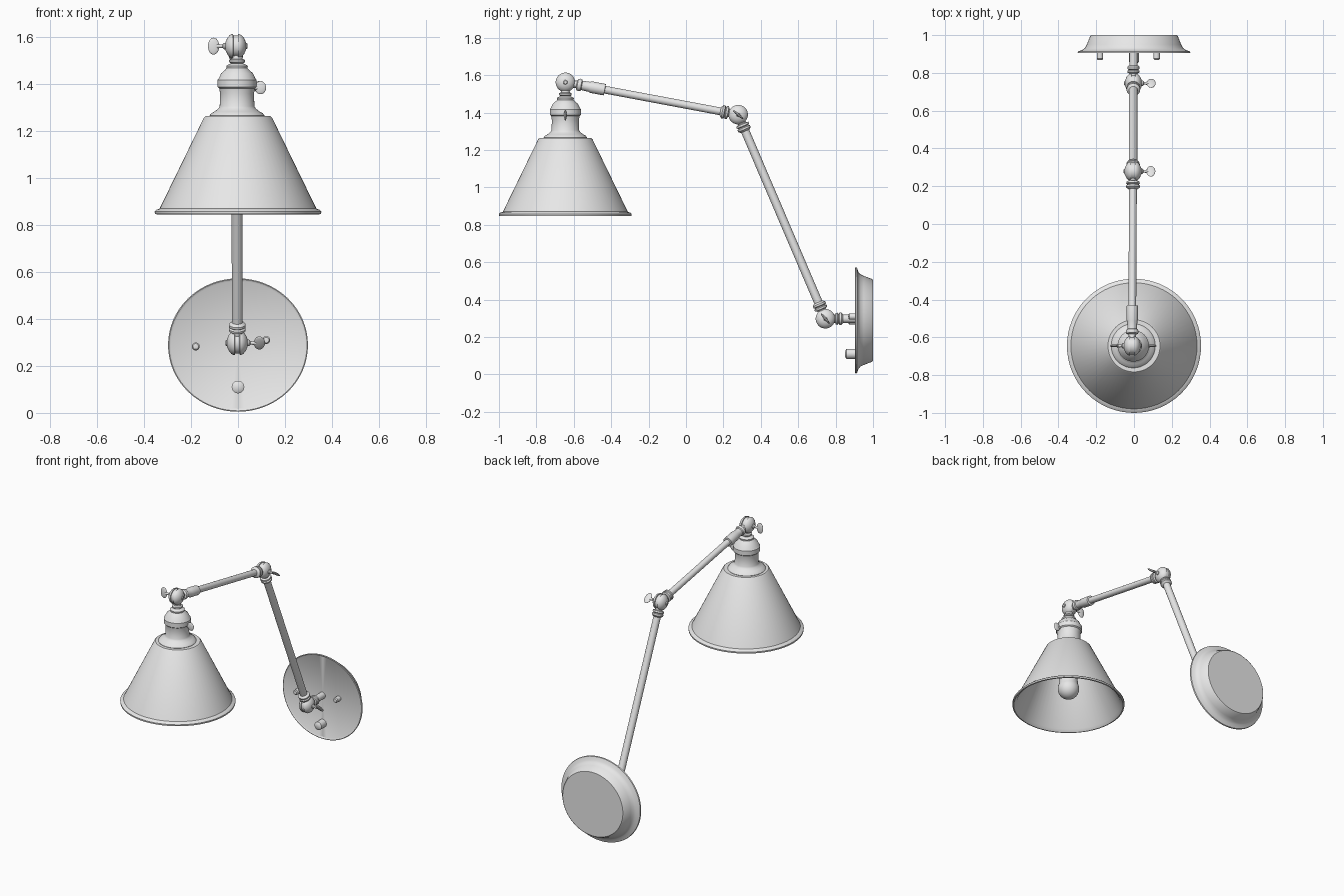
import bpy, bmesh, math
from mathutils import Vector, Matrix

if "Cube" in bpy.data.objects:
    bpy.data.objects.remove(bpy.data.objects["Cube"])

metal = bpy.data.materials.new("brushed grey")
metal.diffuse_color = (0.8, 0.8, 0.8, 1)
metal.use_nodes = True
metal.node_tree.nodes["Principled BSDF"].inputs["Base Color"].default_value = metal.diffuse_color


def finish(name, bm, matrix):
    bmesh.ops.remove_doubles(bm, verts=bm.verts, dist=1e-5)
    bmesh.ops.recalc_face_normals(bm, faces=bm.faces)
    bm.transform(matrix)
    if matrix.determinant() < 0:
        bmesh.ops.reverse_faces(bm, faces=bm.faces)
    me = bpy.data.meshes.new(name)
    bm.to_mesh(me)
    bm.free()
    me.materials.append(metal)
    ob = bpy.data.objects.new(name, me)
    bpy.context.collection.objects.link(ob)
    bpy.ops.object.select_all(action='DESELECT')
    ob.select_set(True)
    bpy.context.view_layer.objects.active = ob
    bpy.ops.object.shade_smooth_by_angle(angle=math.radians(35))
    return ob


def lathe(name, profile, origin, axis=(0, 0, 1), n=32, scale=(1, 1, 1), closed=False):
    """Revolve (radius, height) points around an axis starting at origin."""
    bm = bmesh.new()
    rings = [[bm.verts.new((r * math.cos(2 * math.pi * i / n), r * math.sin(2 * math.pi * i / n), h))
              for i in range(n)] for r, h in profile]
    pairs = list(zip(rings, rings[1:]))
    if closed:
        pairs.append((rings[-1], rings[0]))
    for a, b in pairs:
        for i in range(n):
            j = (i + 1) % n
            bm.faces.new((a[i], a[j], b[j], b[i]))
    rot = Vector((0, 0, 1)).rotation_difference(Vector(axis)).to_matrix().to_4x4()
    return finish(name, bm, Matrix.Translation(origin) @ Matrix.Diagonal((*scale, 1)) @ rot)


def arc(r, h, a0, a1, steps=8):
    """Quarter-style arc of profile points, angle measured from the axis."""
    return [(r * math.sin(math.radians(a0 + (a1 - a0) * k / steps)),
             h + r * math.cos(math.radians(a0 + (a1 - a0) * k / steps))) for k in range(steps + 1)]


def paddle(name, centre, rx, rz, spin, thick=0.007):
    """Flat rounded wing lying in the xz plane, spun around x."""
    bm = bmesh.new()
    bmesh.ops.create_uvsphere(bm, u_segments=20, v_segments=12, radius=1)
    m = (Matrix.Translation(centre) @ Matrix.Rotation(math.radians(spin), 4, 'X')
         @ Matrix.Diagonal((rx, thick, rz, 1)))
    return finish(name, bm, m)


def joint(name, c, side, spin):
    """Split ball knuckle with wing screw on one side and a screw head on the other."""
    half = [(0, -0.044), (0.016, -0.044), (0.034, -0.036), (0.046, -0.026), (0.052, -0.014),
            (0.052, -0.011), (0.046, -0.010)]
    prof = half + [(r, -h) for r, h in reversed(half)]
    lathe(name + "_knuckle", prof, c, (1, 0, 0))
    s = Vector((side, 0, 0))
    lathe(name + "_screw", [(0, 0.03), (0.014, 0.03), (0.014, 0.05), (0.007, 0.056), (0.009, 0.08), (0, 0.08)],
          c, s, 16)
    lathe(name + "_screw_head", [(0, 0.03), (0.013, 0.03), (0.013, 0.047), (0.009, 0.051), (0, 0.051)],
          c, -s, 6)
    paddle(name + "_wing", c + s * 0.094, 0.024, 0.036, spin)


COLLAR = [(0.018, 0.035), (0.022, 0.052), (0.035, 0.056), (0.036, 0.066), (0.028, 0.071),
          (0.036, 0.076), (0.036, 0.086), (0.027, 0.094), (0.018, 0.098)]


def rod(name, a, b, r):
    d = b - a
    lathe(name, [(0, 0.03), (r, 0.03), (r, d.length - 0.03), (0, d.length - 0.03)], a, d.normalized(), 24)


# joint centres
head = Vector((-0.010, -0.645, 1.562))
elbow = Vector((-0.005, 0.279, 1.389))
foot = Vector((-0.003, 0.745, 0.298))
joint("head", head, -1, 0)
joint("elbow", elbow, 1, 50)
joint("foot", foot, 1, 40)

# arms with collars
rod("lower_arm", foot, elbow, 0.023)
rod("upper_arm", head, elbow, 0.0205)
up = (elbow - foot).normalized()
out = (elbow - head).normalized()
for nm, o, d in (("lower_arm_foot_collar", foot, up), ("lower_arm_top_collar", elbow, -up),
                 ("upper_arm_collar", elbow, -out)):
    lathe(nm, COLLAR, o, d, 28)
lathe("upper_arm_sleeve", [(0.018, 0.06), (0.031, 0.066), (0.034, 0.076), (0.031, 0.086), (0.025, 0.09),
                           (0.027, 0.13), (0.031, 0.14), (0.031, 0.214), (0.019, 0.216)], head, out, 28)

# wall stem
lathe("wall_stem_collar", COLLAR, foot, (0, 1, 0), 28, (0.9, 1, 0.9))
lathe("wall_stem", [(0, 0.03), (0.022, 0.03), (0.022, 0.17), (0, 0.17)], foot, (0, 1, 0), 24)

# wall plate, slightly flattened in height
lathe("wall_plate", [(0, 0.910), (0.285, 0.910), (0.294, 0.904), (0.298, 0.906), (0.296, 0.914), (0.272, 0.922),
                     (0.259, 0.932), (0.250, 0.950), (0.232, 0.995), (0.226, 1.0), (0, 1.0)],
      (0, 0, 0.289), (0, 1, 0), 64, (1, 1, 0.953))
# plate studs
for nm, x, z, r, ln in (("stud_left", -0.18, 0.283, 0.017, 0.045), ("stud_right", 0.12, 0.31, 0.017, 0.045),
                        ("stud_bottom", 0, 0.11, 0.027, 0.062)):
    lathe(nm, [(0, -0.01), (r, -0.01), (r, ln - 0.008), (r * 0.7, ln - 0.002), (0, ln)],
          (x, 0.912, z), (0, -1, 0), 20)

# conical shade, hollow with rolled rim
sc = Vector((0, -0.645, 0))
lathe("shade", [(0.06, 1.264), (0.138, 1.264), (0.145, 1.258), (0.334, 0.870), (0.348, 0.865), (0.355, 0.858),
                (0.354, 0.848), (0.346, 0.846), (0.328, 0.862), (0.137, 1.252), (0.06, 1.252)], sc, n=64, closed=True)

# socket neck
nc = Vector((-0.004, -0.645, 0))
lathe("neck", [(0, 1.255), (0.114, 1.255), (0.117, 1.266), (0.110, 1.276), (0.095, 1.284), (0.080, 1.296),
               (0.074, 1.306), (0.072, 1.36), (0.076, 1.382), (0.083, 1.388), (0.083, 1.418), (0.077, 1.426),
               (0.068, 1.446), (0.050, 1.462), (0.044, 1.468), (0.046, 1.478), (0.036, 1.484), (0.026, 1.488),
               (0.034, 1.494), (0.034, 1.503), (0.024, 1.508), (0.022, 1.53), (0, 1.53)], nc, n=40)
# switch key
lathe("switch_stem", [(0, 0.06), (0.010, 0.06), (0.008, 0.09), (0, 0.09)], nc + Vector((0, 0, 1.385)), (1, 0, 0), 14)
paddle("switch_key", nc + Vector((0.100, 0, 1.385)), 0.024, 0.028, 0)

# bulb
lathe("bulb", arc(0.068, 0.966, 180, 62, 14) + [(0.059, 1.02), (0.059, 1.258), (0, 1.258)], sc, n=32)
